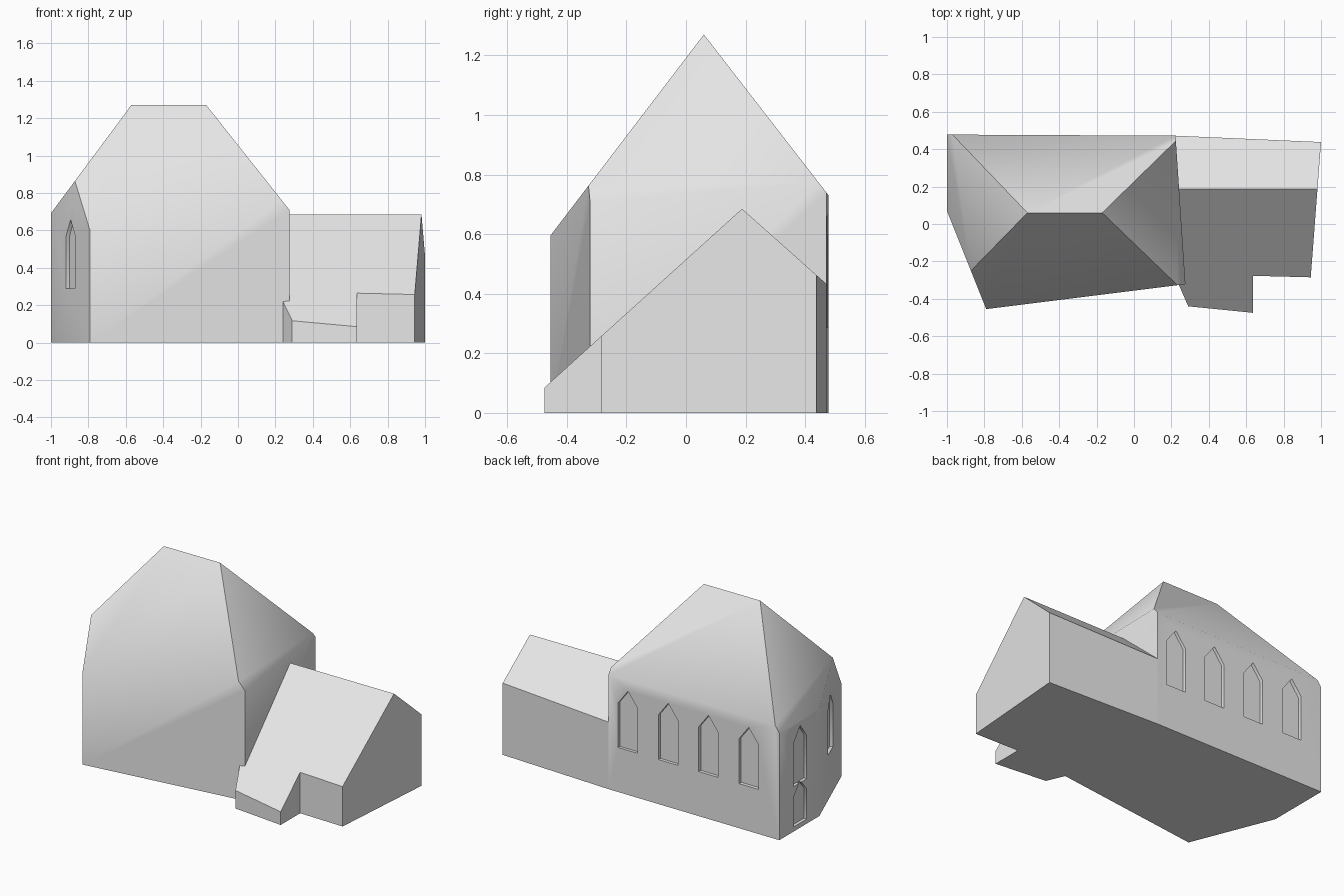
import bpy, bmesh, math
from mathutils import Vector

if "Cube" in bpy.data.objects:
    bpy.data.objects.remove(bpy.data.objects["Cube"])

stone = bpy.data.materials.new("pale_stone")
stone.diffuse_color = (0.8, 0.8, 0.8, 1)
stone.use_nodes = True
stone.node_tree.nodes["Principled BSDF"].inputs["Base Color"].default_value = stone.diffuse_color


def to_object(bm, name):
    bmesh.ops.recalc_face_normals(bm, faces=bm.faces[:])
    mesh = bpy.data.meshes.new(name)
    bm.to_mesh(mesh)
    bm.free()
    mesh.materials.append(stone)
    obj = bpy.data.objects.new(name, mesh)
    bpy.context.collection.objects.link(obj)
    return obj


def prism(points, offset):
    """Closed prism from a flat outline swept along an offset."""
    bm = bmesh.new()
    base = bm.faces.new([bm.verts.new(p) for p in points])
    top = bmesh.ops.extrude_face_region(bm, geom=[base], use_keep_orig=True)["geom"]
    verts = [v for v in top if isinstance(v, bmesh.types.BMVert)]
    bmesh.ops.translate(bm, verts=verts, vec=offset)
    bmesh.ops.recalc_face_normals(bm, faces=bm.faces[:])
    return bm


def roofed_block(name, footprint, roof_planes):
    """Extrude the footprint and slice it by the roof planes."""
    bm = prism([(x, y, 0) for x, y in footprint], (0, 0, 2))
    for point, normal in roof_planes:
        cut = bmesh.ops.bisect_plane(
            bm, geom=bm.verts[:] + bm.edges[:] + bm.faces[:], dist=1e-5,
            plane_co=point, plane_no=Vector(normal).normalized(), clear_outer=True)
        edges = [e for e in cut["geom_cut"] if isinstance(e, bmesh.types.BMEdge)]
        bmesh.ops.holes_fill(bm, edges=edges, sides=0)
    return to_object(bm, name)


def cut_window(wall, centre, normal, bottom, shoulder, apex, width=0.14, depth=0.02):
    """Cut a shallow pointed-arch recess into a wall."""
    n = Vector((normal[0], normal[1], 0)).normalized()
    side = Vector((-n.y, n.x, 0)) * width / 2
    c = Vector((centre[0], centre[1], 0)) - n * depth
    outline = [c + side * s + Vector((0, 0, z)) for s, z in
               ((-1, bottom), (1, bottom), (1, shoulder), (0, apex), (-1, shoulder))]
    cutter = to_object(prism(outline, n * (depth + 0.05)), "window_cutter")
    cutter.hide_render = True
    mod = wall.modifiers.new("window", 'BOOLEAN')
    mod.operation = 'DIFFERENCE'
    mod.solver = 'EXACT'
    mod.object = cutter
    bpy.context.view_layer.objects.active = wall
    bpy.ops.object.modifier_apply(modifier=mod.name)
    bpy.data.objects.remove(cutter)


# Tall hall with a steep hipped roof
hall = roofed_block(
    "hall",
    [(-1, 0.478), (-1, 0.07), (-0.79, -0.455), (0.275, -0.322), (0.222, 0.472)],
    [((-0.57, 0.06, 1.27), (0, -1.31, 1)),
     ((-0.57, 0.06, 1.27), (0, 1.29, 1)),
     ((-0.57, 0.06, 1.27), (-1.345, 0, 1)),
     ((-0.17, 0.06, 1.27), (1.26, 0, 1))])

# Low gabled annex with a stepped front
annex = roofed_block(
    "annex",
    [(0.222, 0.472), (1, 0.438), (0.945, -0.285), (0.637, -0.277), (0.637, -0.475),
     (0.29, -0.44), (0.24, -0.326), (0.275, -0.322)],
    [((0.6, 0.188, 0.685), (0, -0.905, 1)),
     ((0.6, 0.188, 0.685), (0, 0.89, 1))])

# Back wall windows
for i in range(4):
    cut_window(hall, (0.083 - 0.288 * i, 0.474), (0.005, 1), 0.287, 0.575, 0.668)
# Side wall windows, one above the other
cut_window(hall, (-1, 0.265), (-1, 0), 0.29, 0.57, 0.657, 0.132)
cut_window(hall, (-1, 0.265), (-1, 0), 0.03, 0.225, 0.303, 0.132)
# Angled wall window
cut_window(hall, (-0.895, -0.1925), (-0.525, -0.21), 0.29, 0.57, 0.657, 0.13)

# Soft eaves, crisp corners
for obj in (hall, annex):
    bpy.ops.object.select_all(action='DESELECT')
    obj.select_set(True)
    bpy.context.view_layer.objects.active = obj
    bpy.ops.object.shade_smooth_by_angle(angle=math.radians(45))
